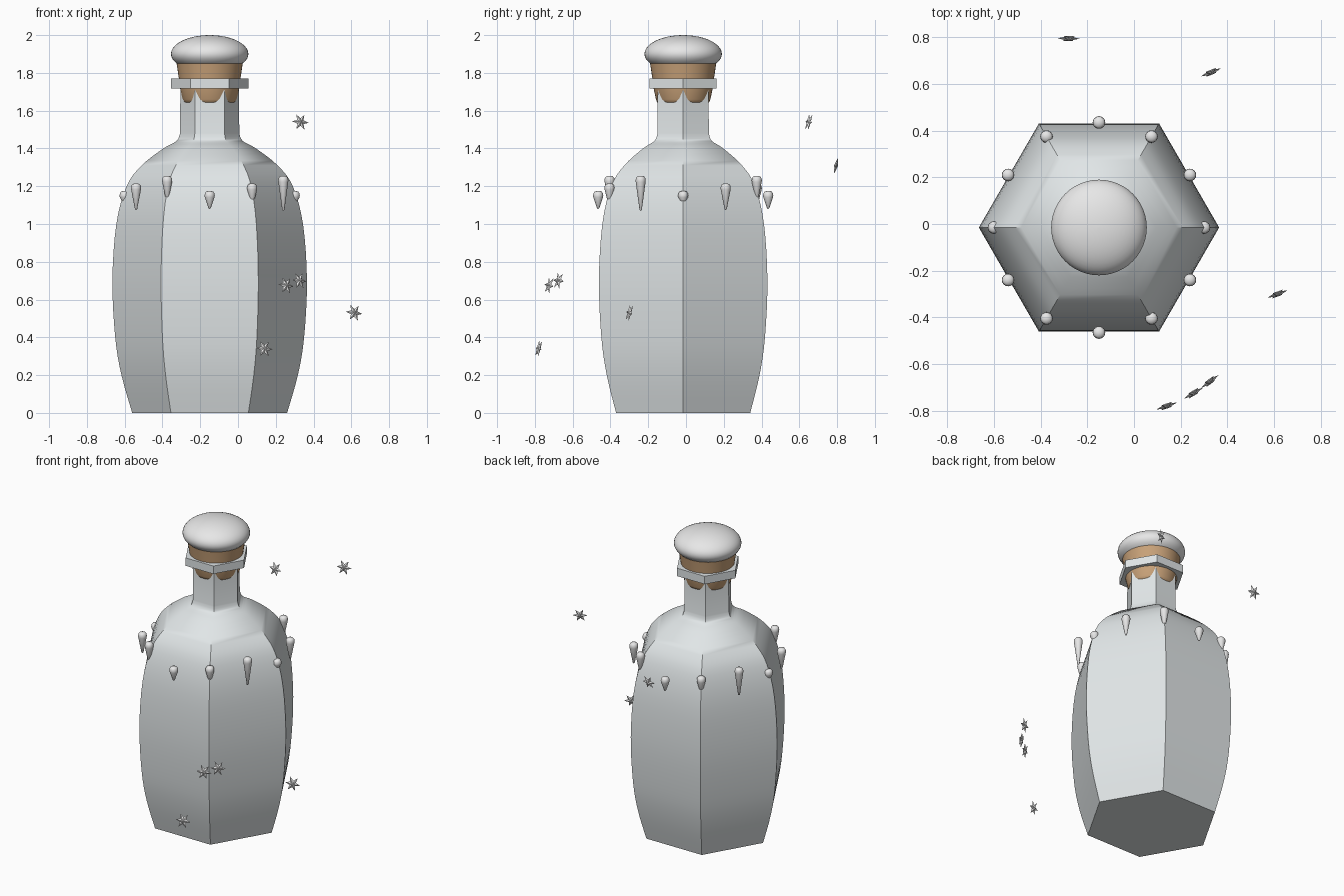
import bpy, bmesh, math
from mathutils import Vector, Matrix

cube = bpy.data.objects.get("Cube")
if cube:
    bpy.data.objects.remove(cube, do_unlink=True)

CENTRE = Vector((-0.15, -0.015, 0))


def material(name, rgb):
    m = bpy.data.materials.new(name)
    m.use_nodes = True
    m.diffuse_color = (*rgb, 1)
    m.node_tree.nodes["Principled BSDF"].inputs["Base Color"].default_value = (*rgb, 1)
    return m


glass = material("pale glass", (0.75, 0.79, 0.80))
white = material("soft white", (0.80, 0.80, 0.80))
cork_brown = material("cork brown", (0.58, 0.36, 0.19))


def finish(name, bm, mat, location, angle=None):
    bmesh.ops.recalc_face_normals(bm, faces=bm.faces)
    mesh = bpy.data.meshes.new(name)
    bm.to_mesh(mesh)
    bm.free()
    mesh.materials.append(mat)
    ob = bpy.data.objects.new(name, mesh)
    ob.location = location
    bpy.context.collection.objects.link(ob)
    if angle:
        bpy.ops.object.select_all(action="DESELECT")
        ob.select_set(True)
        bpy.context.view_layer.objects.active = ob
        bpy.ops.object.shade_smooth_by_angle(angle=math.radians(angle))
    return ob


def lathe(name, profile, sides, mat, location, angle=None):
    """Closed solid with a regular cross-section from (radius, height) pairs."""
    bm = bmesh.new()
    rings = [[bm.verts.new((r * math.cos(math.tau * i / sides),
                            r * math.sin(math.tau * i / sides), z))
              for i in range(sides)] for r, z in profile]
    for low, high in zip(rings, rings[1:]):
        for i in range(sides):
            j = (i + 1) % sides
            bm.faces.new((low[i], low[j], high[j], high[i]))
    bm.faces.new(rings[0][::-1])
    bm.faces.new(rings[-1])
    return finish(name, bm, mat, location, angle)


def smooth_path(points, steps=4):
    """Catmull-Rom curve through the points."""
    pts = [Vector(p) for p in points]
    pts = [pts[0]] + pts + [pts[-1]]
    out = []
    for a, b, c, d in zip(pts, pts[1:], pts[2:], pts[3:]):
        for s in range(steps):
            t = s / steps
            out.append(b + (c - a) * t / 2 + (2 * a - 5 * b + 4 * c - d) * t * t / 2
                       + (3 * b - a - 3 * c + d) * t ** 3 / 2)
    return out + [pts[-1]]


# Six-sided bottle with a rounded shoulder and straight neck
body = [(0.41, 0), (0.467, 0.2), (0.5, 0.4), (0.515, 0.7), (0.494, 1.0),
        (0.44, 1.2), (0.36, 1.31), (0.245, 1.4), (0.175, 1.44), (0.157, 1.48)]
lathe("bottle", smooth_path(body) + [Vector((0.155, 1.73))], 6, glass, CENTRE, 40)

# Collar around the lip
lathe("neck_collar", [(0.205, 1.717), (0.205, 1.77)], 6, glass, CENTRE)

# Tapered cork, showing through the flat sides of the neck
lathe("cork", [(0.125, 1.637), (0.138, 1.645), (0.144, 1.66), (0.157, 1.72),
               (0.163, 1.77), (0.175, 1.85)], 48, cork_brown, CENTRE, 40)

# Domed stopper
dome = []
for k in range(17):
    a = math.radians(-38 + 127.5 * k / 16)
    dome.append((0.205 * math.cos(a), 1.9 + (0.1 if a > 0 else 0.095) * math.sin(a)))
lathe("stopper_cap", dome, 48, white, CENTRE, 40)

# Ring of hanging drops, in three repeating heights
tops = [1.175, 1.215, 1.255]
tips = [1.10, 1.075, 1.12, 1.08, 1.10, 1.07]
for i in range(12):
    top, tip = tops[i % 3], tips[i % 6]
    a = math.tau * i / 12
    profile = [(0.002, tip), (0.006, tip + 0.004), (0.026, top - 0.033),
               (0.027, top - 0.025), (0.025, top - 0.012), (0.018, top - 0.003),
               (0.004, top)]
    offset = Vector((math.cos(a), math.sin(a), 0)) * 0.45
    lathe(f"drop_{i + 1}", profile, 16, white, CENTRE + offset, 45)


# Small floating six-pointed stars, ridged on both faces
def star(name, location, yaw, spin):
    bm = bmesh.new()
    rim = []
    for i in range(12):
        r = 0.021 if i % 2 else 0.047
        a = math.tau * i / 12
        rim.append(bm.verts.new((r * math.cos(a), 0, r * math.sin(a))))
    for y in (-0.011, 0.011):
        peak = bm.verts.new((0, y, 0))
        for i in range(12):
            bm.faces.new((rim[i], rim[(i + 1) % 12], peak))
    ob = finish(name, bm, white, location)
    turn = (Matrix.Rotation(math.radians(yaw), 4, "Z")
            @ Matrix.Rotation(math.radians(-14), 4, "X")
            @ Matrix.Rotation(math.radians(spin), 4, "Y"))
    ob.rotation_euler = turn.to_euler()


stars = [((-0.28, 0.795, 1.31), 0, 5), ((0.33, 0.65, 1.54), 23, 5),
         ((0.615, -0.30, 0.53), 22, 8), ((0.14, -0.78, 0.34), 20, 5),
         ((0.255, -0.725, 0.675), 32, 8), ((0.325, -0.675, 0.70), 38, 5)]
for i, (place, yaw, spin) in enumerate(stars):
    star(f"star_{i + 1}", place, yaw, spin)
